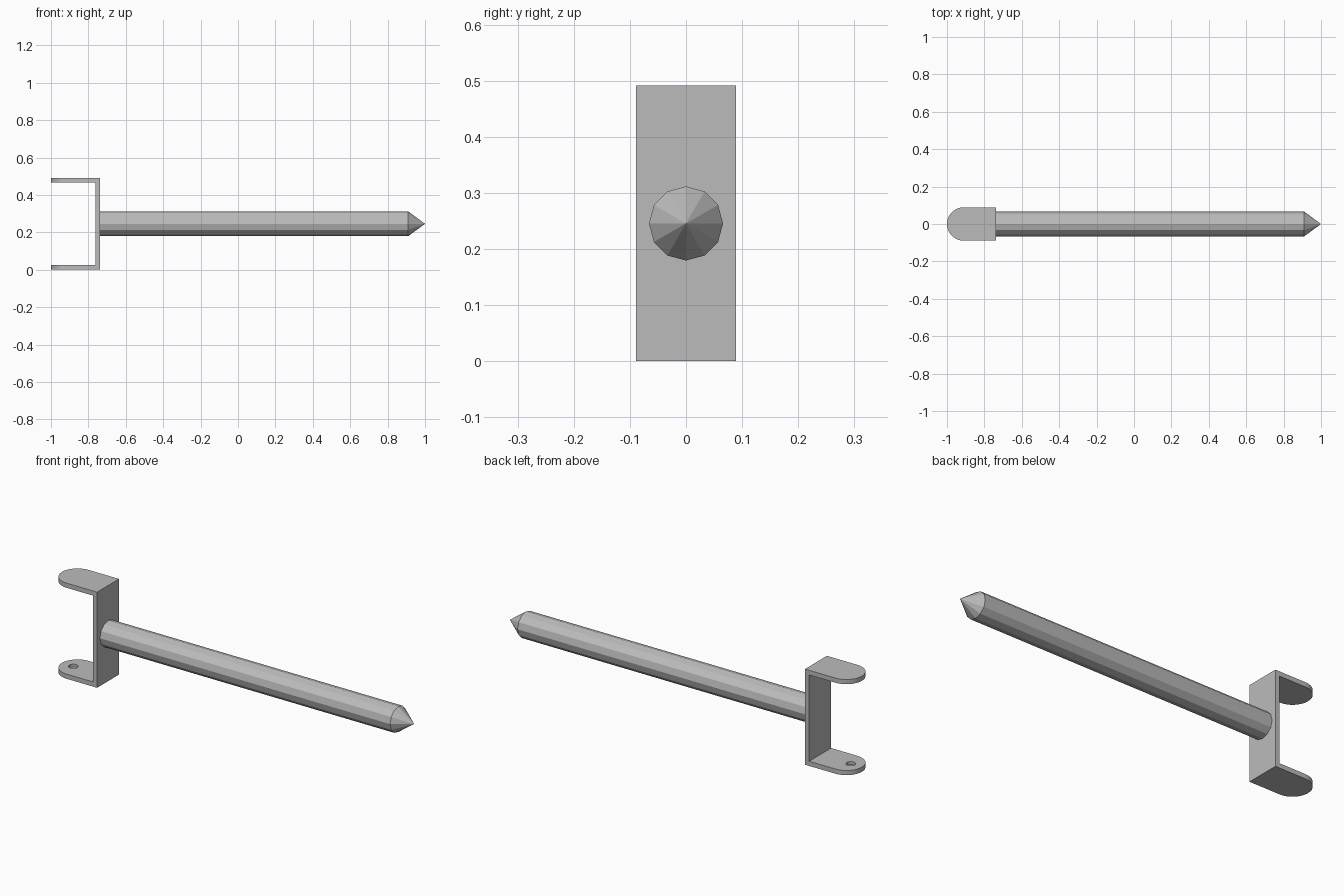
import bpy, bmesh
from math import pi, sin, cos
from mathutils import Matrix, Vector

if "Cube" in bpy.data.objects:
    bpy.data.objects.remove(bpy.data.objects["Cube"], do_unlink=True)

HEIGHT, HALF_W, WALL = 0.491, 0.089, 0.024
BACK, TIP, HOLE_X = -0.738, 1.0, -0.935

metal = bpy.data.materials.new("grey_metal")
metal.use_nodes = True
grey = (0.5, 0.5, 0.5, 1)
metal.diffuse_color = grey
metal.node_tree.nodes["Principled BSDF"].inputs["Base Color"].default_value = grey


def make_object(name, bm):
    bmesh.ops.recalc_face_normals(bm, faces=bm.faces)
    mesh = bpy.data.meshes.new(name)
    bm.to_mesh(mesh)
    bm.free()
    mesh.materials.append(metal)
    obj = bpy.data.objects.new(name, mesh)
    bpy.context.collection.objects.link(obj)
    return obj


def prism(name, outline, z0, z1):
    """Extrude a flat outline upward from z0 to z1."""
    bm = bmesh.new()
    face = bm.faces.new([bm.verts.new((x, y, z0)) for x, y in outline])
    top = bmesh.ops.extrude_face_region(bm, geom=[face])["geom"]
    verts = [v for v in top if isinstance(v, bmesh.types.BMVert)]
    bmesh.ops.translate(bm, verts=verts, vec=(0, 0, z1 - z0))
    return make_object(name, bm)


def arc(cx, r, start, end, steps):
    angles = [start + (end - start) * i / steps for i in range(steps + 1)]
    return [(cx + r * cos(a), r * sin(a)) for a in angles]


# Bracket: round-ended block, hollowed into a U with a shallow pin hole
outline = arc(-1 + HALF_W, HALF_W, pi / 2, 3 * pi / 2, 16)
outline += [(BACK, -HALF_W), (BACK, HALF_W)]
bracket = prism("bracket", outline, 0, HEIGHT)

inner = BACK - WALL
slot = prism("slot_cutter", [(-1.1, -0.2), (inner, -0.2), (inner, 0.2), (-1.1, 0.2)],
             WALL, HEIGHT - WALL)
hole = prism("hole_cutter", arc(HOLE_X, 0.023, 0, 2 * pi, 16)[:-1], 0.01, 0.1)

for cutter in (slot, hole):
    cutter.hide_render = True
    mod = bracket.modifiers.new(cutter.name, "BOOLEAN")
    mod.operation = "DIFFERENCE"
    mod.solver = "EXACT"
    mod.object = cutter
bpy.context.view_layer.objects.active = bracket
bracket.select_set(True)
for cutter in (slot, hole):
    bpy.ops.object.modifier_apply(modifier=cutter.name)
    bpy.data.objects.remove(cutter, do_unlink=True)

# Shaft and pointed tip, faceted with twelve sides along x
for name, x0, x1, r_end in (("shaft", BACK, 0.91, 0.066), ("pointed_tip", 0.91, TIP, 0)):
    bm = bmesh.new()
    place = (Matrix.Translation(Vector(((x0 + x1) / 2, 0, HEIGHT / 2)))
             @ Matrix.Rotation(pi / 2, 4, "Y"))
    bmesh.ops.create_cone(bm, cap_ends=(r_end > 0), segments=12, radius1=0.066,
                          radius2=r_end, depth=x1 - x0, matrix=place)
    make_object(name, bm)
